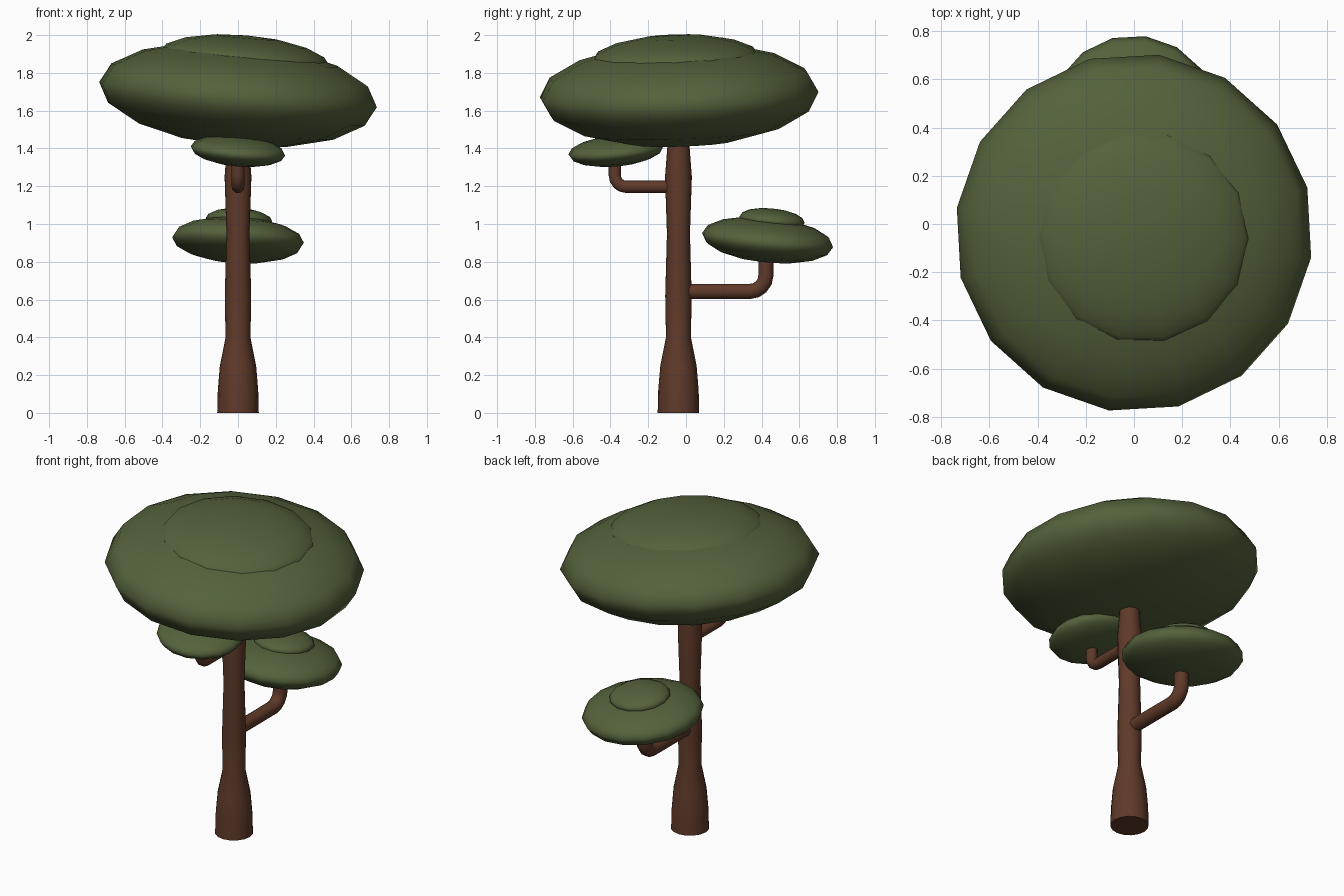
import bpy, bmesh, math
from mathutils import Vector, Quaternion

if "Cube" in bpy.data.objects:
    bpy.data.objects.remove(bpy.data.objects["Cube"])


def material(name, rgb):
    m = bpy.data.materials.new(name)
    m.diffuse_color = (*rgb, 1)
    m.use_nodes = True
    m.node_tree.nodes["Principled BSDF"].inputs["Base Color"].default_value = m.diffuse_color
    return m


BARK = material("bark brown", (0.115, 0.042, 0.022))
LEAF = material("leaf green", (0.088, 0.122, 0.044))


def finish(obj, mat, angle):
    obj.data.materials.clear()
    obj.data.materials.append(mat)
    bpy.ops.object.select_all(action='DESELECT')
    obj.select_set(True)
    bpy.context.view_layer.objects.active = obj
    bpy.ops.object.shade_smooth_by_angle(angle=math.radians(angle))


def foliage(name, centre, radius, height, slope, spin, sides=16, rings=8):
    """Flattened sphere, tilted so its height changes by slope along x and y."""
    bpy.ops.mesh.primitive_uv_sphere_add(segments=sides, ring_count=rings, radius=1, location=centre)
    obj = bpy.context.object
    obj.name = name
    obj.scale = (radius, radius, height)
    tilt = Vector((0, 0, 1)).rotation_difference(Vector((-slope[0], -slope[1], 1)))
    obj.rotation_mode = 'QUATERNION'
    obj.rotation_quaternion = tilt @ Quaternion((0, 0, 1), math.radians(spin))
    finish(obj, LEAF, 80)


def branch(name, y0, y1, z0, z1, radius, bend):
    """Round limb leaving the trunk level and turning upward."""
    s = 1 if y1 > y0 else -1
    pts = [(y0, z0)]
    for i in range(5):
        a = math.radians(90 * i / 4)
        pts.append((y1 - s * bend + s * bend * math.sin(a), z0 + bend - bend * math.cos(a)))
    pts.append((y1, z1))
    cu = bpy.data.curves.new(name, 'CURVE')
    cu.dimensions = '3D'
    cu.bevel_depth = radius
    cu.bevel_resolution = 3
    cu.use_fill_caps = True
    sp = cu.splines.new('POLY')
    sp.points.add(len(pts) - 1)
    for p, (y, z) in zip(sp.points, pts):
        p.co = (0, y, z, 1)
    obj = bpy.data.objects.new(name, cu)
    bpy.context.collection.objects.link(obj)
    bpy.ops.object.select_all(action='DESELECT')
    obj.select_set(True)
    bpy.context.view_layer.objects.active = obj
    bpy.ops.object.convert(target='MESH')
    finish(bpy.context.object, BARK, 60)


# Trunk: turned profile of (radius, height)
profile = [(0.11, 0), (0.107, 0.12), (0.096, 0.25), (0.066, 0.4), (0.07, 0.62),
           (0.061, 0.95), (0.071, 1.25), (0.058, 1.42), (0.05, 1.5)]
N = 16
bm = bmesh.new()
loops = [[bm.verts.new((r * math.cos(math.tau * i / N), r * math.sin(math.tau * i / N) - 0.04, z))
          for i in range(N)] for r, z in profile]
for lo, hi in zip(loops, loops[1:]):
    for i in range(N):
        j = (i + 1) % N
        bm.faces.new((lo[i], lo[j], hi[j], hi[i]))
bm.faces.new(loops[0][::-1])
bm.faces.new(loops[-1])
me = bpy.data.meshes.new("trunk")
bm.to_mesh(me)
bm.free()
trunk = bpy.data.objects.new("trunk", me)
bpy.context.collection.objects.link(trunk)
finish(trunk, BARK, 50)

# Branches
branch("back_branch", -0.02, 0.423, 0.643, 0.87, 0.042, 0.085)
branch("front_branch", -0.04, -0.377, 1.197, 1.36, 0.034, 0.06)

# Main crown with its upper cap
foliage("crown", (0, -0.036, 1.685), 0.745, 0.273, (-0.086, 0.032), 14.5)
foliage("crown_cap", (0.035, -0.055, 1.868), 0.455, 0.131, (-0.088, 0.033), 12, 14, 8)

# Low back clump with its cap
foliage("back_clump", (0, 0.432, 0.915), 0.352, 0.119, (-0.055, -0.1), 14.5)
foliage("back_clump_cap", (0.005, 0.455, 1.022), 0.177, 0.06, (-0.055, -0.1), 12, 14, 8)

# High front clump
foliage("front_clump", (0, -0.372, 1.387), 0.253, 0.08, (-0.09, 0.09), 14.5)
